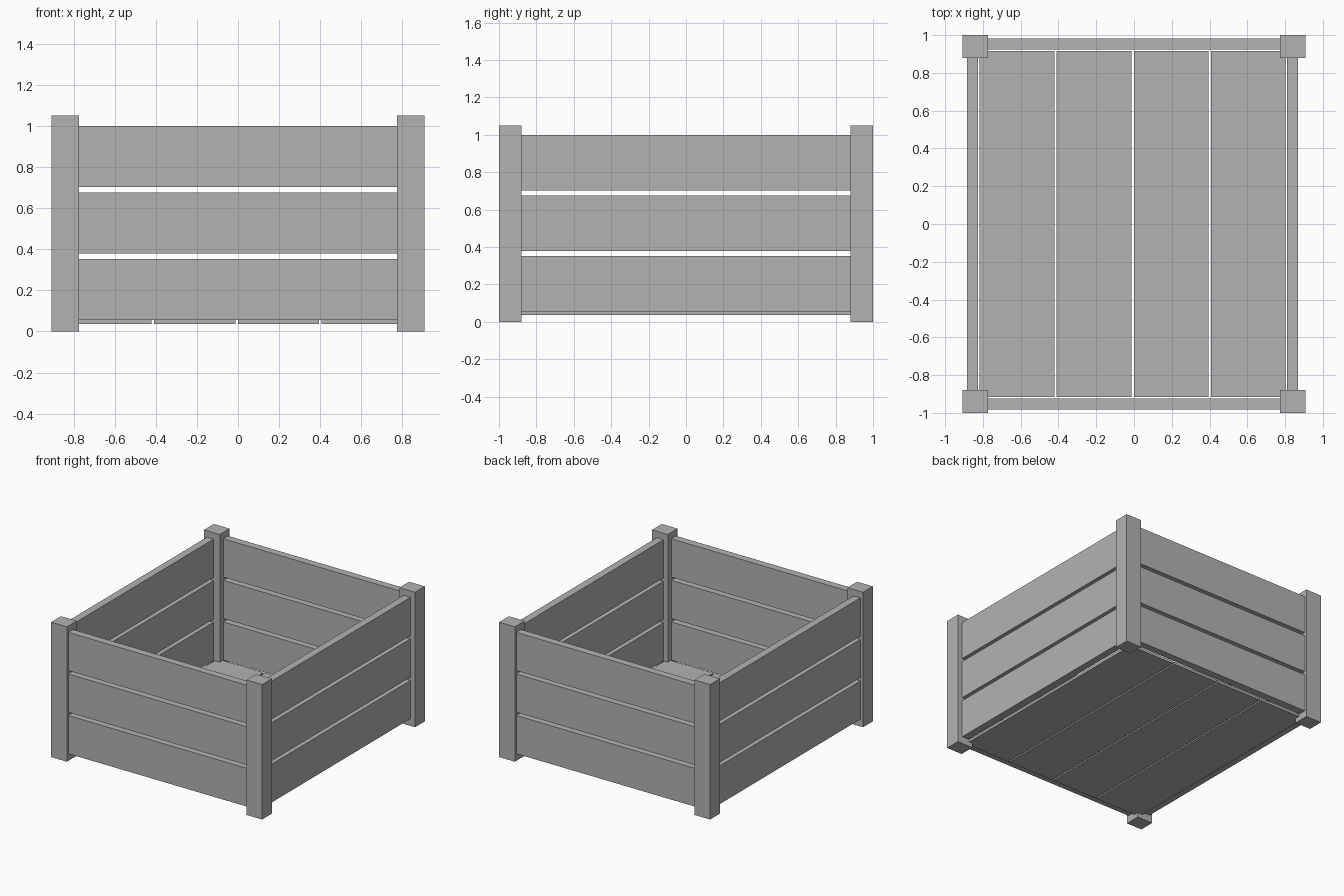
import bpy

cube = bpy.data.objects.get("Cube")
if cube:
    bpy.data.objects.remove(cube, do_unlink=True)

# One plain grey for everything
grey = bpy.data.materials.new("plain_grey")
grey.use_nodes = True
colour = (0.45, 0.45, 0.45, 1)
grey.diffuse_color = colour
grey.node_tree.nodes["Principled BSDF"].inputs["Base Color"].default_value = colour


def box(name, low, high):
    """Box between two opposite corners."""
    centre = [(a + b) / 2 for a, b in zip(low, high)]
    bpy.ops.mesh.primitive_cube_add(size=1, location=centre)
    ob = bpy.context.object
    ob.name = name
    ob.scale = [b - a for a, b in zip(low, high)]
    bpy.ops.object.transform_apply(location=False, rotation=False, scale=True)
    ob.data.materials.append(grey)
    return ob


POST_X, POST_Y = 0.773, 0.88

# Corner posts
for side, sx in (("right", -1), ("left", 1)):
    for end, sy in (("front", -1), ("back", 1)):
        xs = sorted((sx * POST_X, sx * 0.908))
        ys = sorted((sy * POST_Y, sy))
        box(f"{end}_{side}_post", (xs[0], ys[0], 0), (xs[1], ys[1], 1.05))

# Three wall boards on each side
for i in range(3):
    z0 = 0.055 + i * 0.3235
    z1 = z0 + 0.298
    for end, y0, y1 in (("front", -0.982, -0.924), ("back", 0.924, 0.982)):
        box(f"{end}_board_{i + 1}", (-POST_X - 0.02, y0, z0), (POST_X + 0.02, y1, z1))
    for side, x0, x1 in (("right", -0.884, -0.826), ("left", 0.81, 0.868)):
        box(f"{side}_board_{i + 1}", (x0, -POST_Y - 0.02, z0), (x1, POST_Y + 0.02, z1))

# Floor boards
for i in range(4):
    x0 = -0.817 + i * 0.408
    box(f"floor_board_{i + 1}", (x0, -0.917, 0.036), (x0 + 0.396, 0.917, 0.056))
